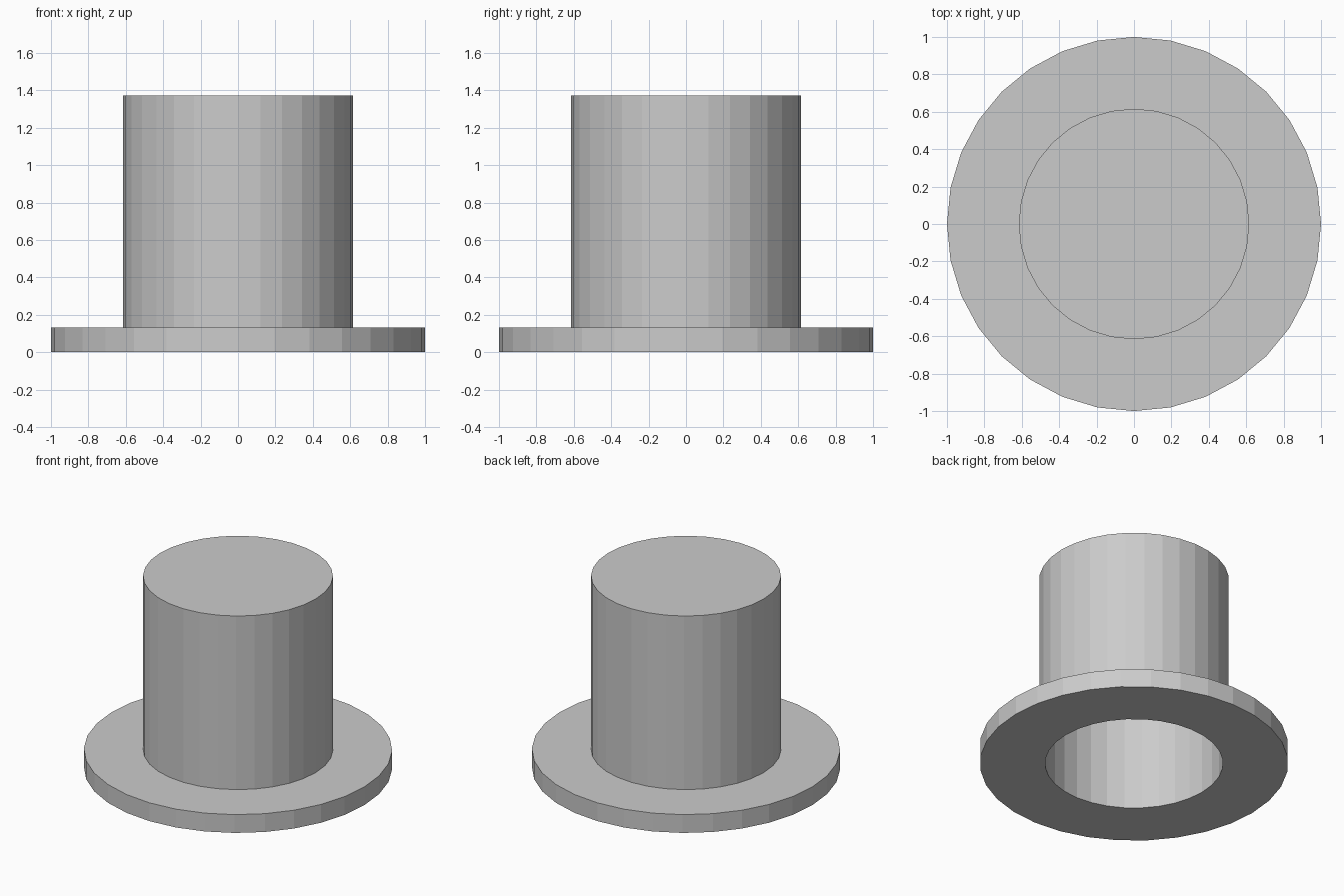
import bpy, bmesh
from math import cos, sin, tau

if "Cube" in bpy.data.objects:
    bpy.data.objects.remove(bpy.data.objects["Cube"])

SIDES = 32


def lathe(name, profile):
    """Revolve (radius, height) points around z and cap both ends."""
    bm = bmesh.new()
    rings = []
    for r, z in profile:
        rings.append([bm.verts.new((r * cos(tau * i / SIDES), r * sin(tau * i / SIDES), z))
                      for i in range(SIDES)])
    for a, b in zip(rings, rings[1:]):
        for i in range(SIDES):
            j = (i + 1) % SIDES
            bm.faces.new((a[i], a[j], b[j], b[i]))
    bm.faces.new(rings[0])
    bm.faces.new(rings[-1])
    bmesh.ops.recalc_face_normals(bm, faces=bm.faces)
    mesh = bpy.data.meshes.new(name)
    bm.to_mesh(mesh)
    bm.free()
    obj = bpy.data.objects.new(name, mesh)
    bpy.context.collection.objects.link(obj)
    return obj


# Hat shell: inner crown ceiling, inner wall, brim underside, brim edge, outer crown
lathe("top_hat", [
    (0.577, 1.335),
    (0.577, 0.0),
    (1.0, 0.0),
    (1.0, 0.131),
    (0.616, 0.131),
    (0.616, 1.373),
])
